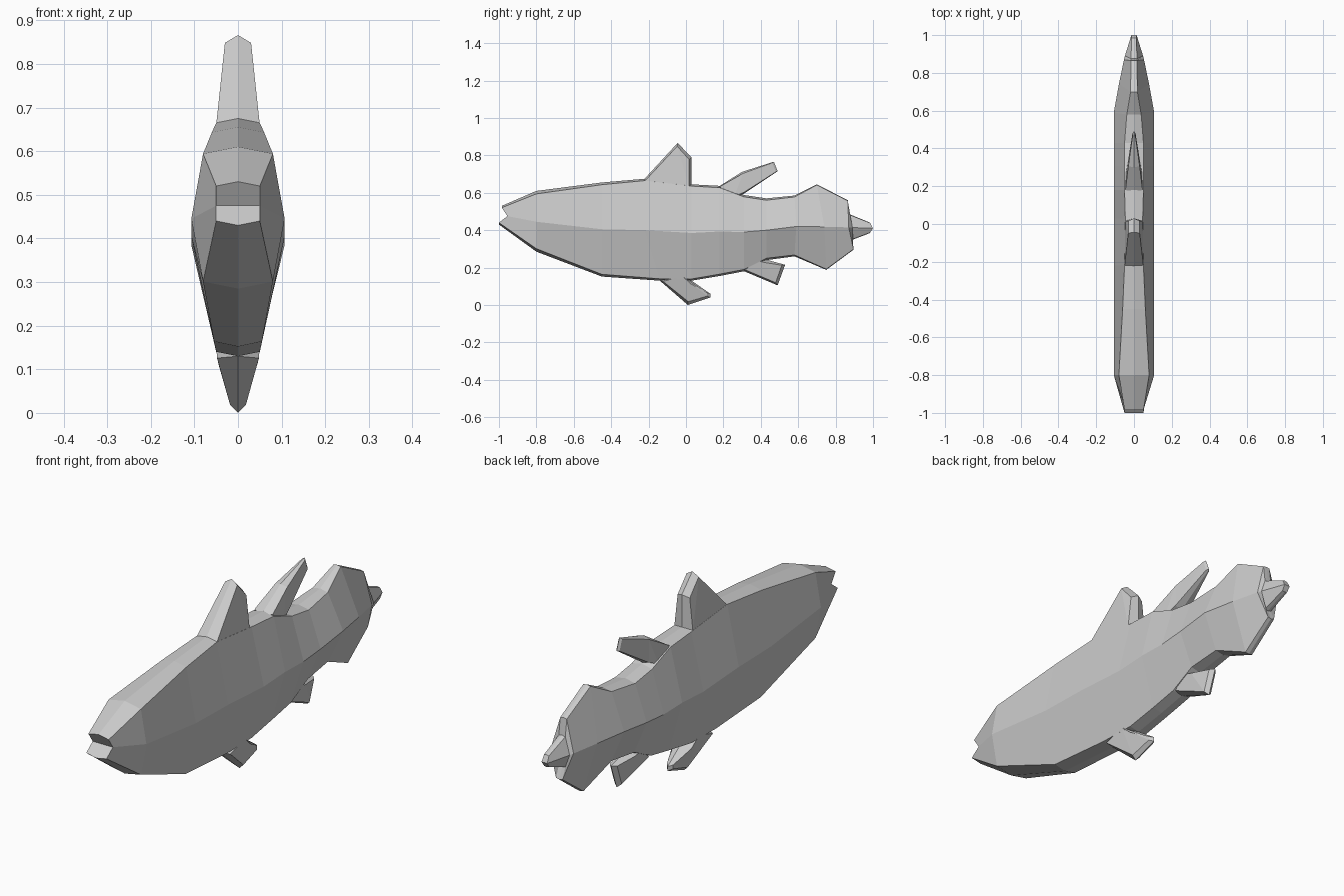
import bpy, bmesh
from mathutils import Vector

if "Cube" in bpy.data.objects:
    bpy.data.objects.remove(bpy.data.objects["Cube"])

grey = bpy.data.materials.new("fish grey")
grey.diffuse_color = (0.6, 0.6, 0.6, 1)
grey.use_nodes = True
grey.node_tree.nodes["Principled BSDF"].inputs["Base Color"].default_value = grey.diffuse_color


def finish(bm, name):
    bmesh.ops.recalc_face_normals(bm, faces=bm.faces)
    mesh = bpy.data.meshes.new(name)
    bm.to_mesh(mesh)
    bm.free()
    mesh.materials.append(grey)
    obj = bpy.data.objects.new(name, mesh)
    bpy.context.collection.objects.link(obj)


# Body sections: back (y, z, half width), flank ridge, belly
SECTIONS = [
    ((-.985, .53, .05), (-.955, .475, .05), (-1, .43, .05)),
    ((-.80, .61, .08), (-.80, .445, .107), (-.80, .285, .08)),
    ((-.45, .655, .06), (-.45, .405, .107), (-.45, .152, .055)),
    ((-.22, .675, .05), (-.22, .40, .107), (-.14, .13, .05)),
    ((.03, .645, .046), (.03, .385, .107), (.03, .13, .046)),
    ((.18, .637, .05), (.18, .393, .107), (.18, .155, .045)),
    ((.31, .588, .05), (.31, .39, .107), (.31, .18, .045)),
    ((.43, .57, .05), (.43, .40, .107), (.43, .24, .045)),
    ((.58, .585, .038), (.59, .42, .107), (.58, .26, .038)),
    ((.70, .645, .018), (.74, .418, .08), (.75, .188, .018)),
    ((.865, .56, .016), (.87, .415, .053), (.895, .295, .016)),
    ((.875, .485, .016), (.89, .414, .048), (.875, .343, .016)),
    ((.985, .44, .012), (1, .41, .014), (.985, .385, .012)),
]

bm = bmesh.new()
rings = []
for (ty, tz, tw), (my, mz, mw), (by, bz, bw) in SECTIONS:
    drop = min(.016, .2 * tw)
    pts = [(0, ty, tz), (tw, ty, tz - drop), (mw, my, mz), (bw, by, bz + drop),
           (0, by, bz), (-bw, by, bz + drop), (-mw, my, mz), (-tw, ty, tz - drop)]
    rings.append([bm.verts.new(p) for p in pts])
for a, b in zip(rings, rings[1:]):
    for i in range(8):
        j = (i + 1) % 8
        bm.faces.new((a[i], a[j], b[j], b[i]))
# Open mouth notch and tail tip
for r in (rings[0], rings[-1]):
    bm.faces.new((r[0], r[1], r[2], r[6], r[7]))
    bm.faces.new((r[2], r[3], r[4], r[5], r[6]))
finish(bm, "body")


def fin(name, outline, inset=.018):
    """Slab with a ridged rim; outline holds (y, z, half width)."""
    bm = bmesh.new()
    n = len(outline)
    mid = sum((Vector(p[:2]) for p in outline), Vector((0, 0))) / n
    rows = []
    for y, z, w in outline:
        c = Vector((y, z))
        e = c + (mid - c).normalized() * inset
        rows.append([bm.verts.new((x, p.x, p.y)) for x, p in ((-w, e), (0, c), (w, e))])
    for i in range(n):
        a, b = rows[i], rows[(i + 1) % n]
        for k in (0, 1):
            bm.faces.new((a[k], a[k + 1], b[k + 1], b[k]))
    for k in (0, 2):
        bm.faces.new([r[k] for r in rows])
    bmesh.ops.triangulate(bm, faces=[f for f in bm.faces if len(f.verts) > 4])
    finish(bm, name)


fin("front_dorsal_fin", [(-.24, .655, .05), (-.045, .866, .03), (.03, .79, .03),
                         (.03, .62, .046), (-.1, .60, .05)])
fin("rear_dorsal_fin", [(.17, .63, .045), (.30, .712, .03), (.47, .766, .008),
                        (.49, .715, .008), (.31, .595, .035), (.25, .57, .045)], .01)
fin("front_belly_fin", [(-.14, .13, .048), (.01, 0, .018), (.13, .04, .015),
                        (.13, .06, .015), (.03, .13, .045), (-.03, .17, .05)])
fin("rear_belly_fin", [(.30, .185, .04), (.49, .105, .018), (.53, .215, .018),
                       (.42, .245, .04), (.36, .25, .045)])
